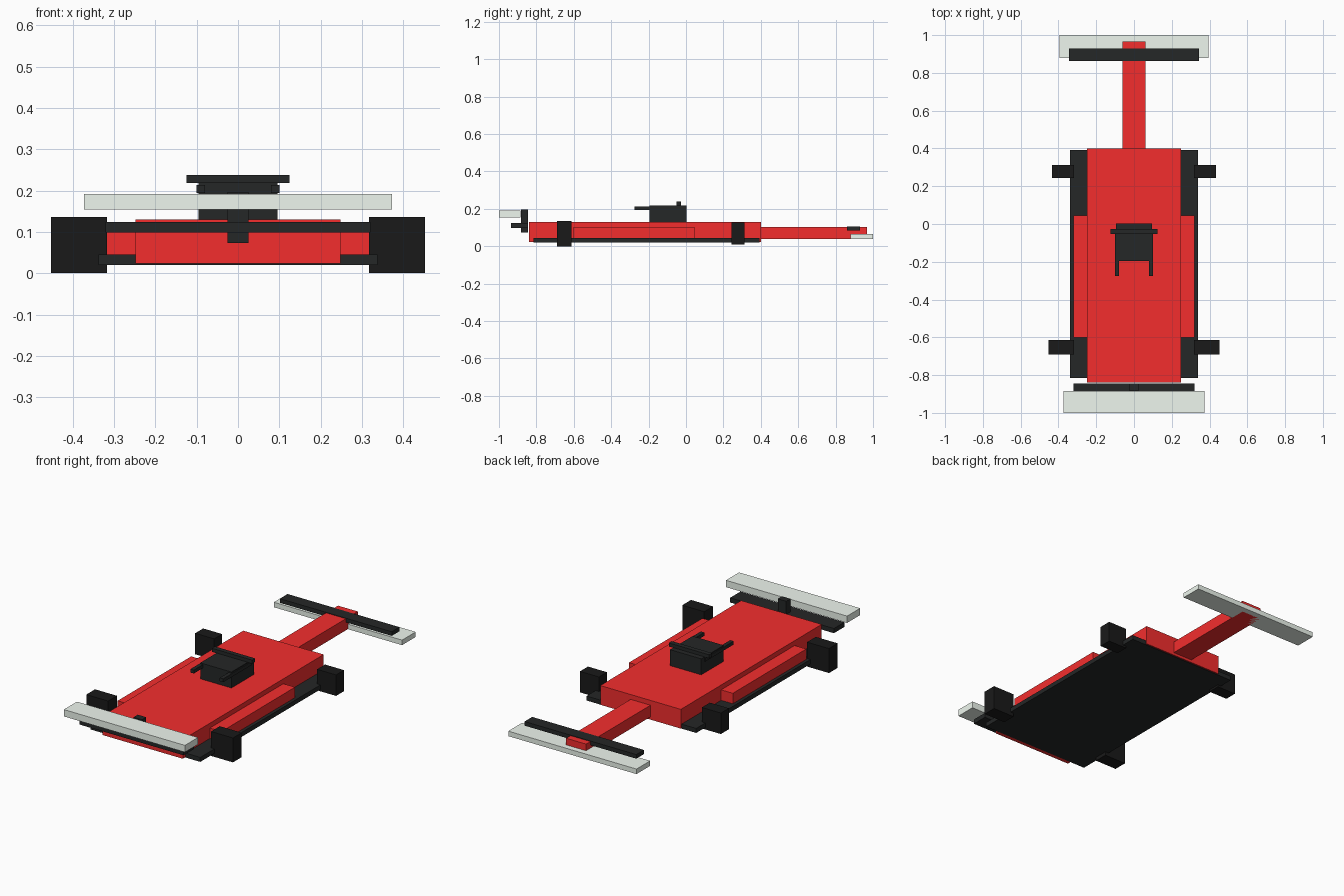
import bpy, bmesh
from mathutils import Vector

if "Cube" in bpy.data.objects:
    bpy.data.objects.remove(bpy.data.objects["Cube"])


def material(name, rgb):
    m = bpy.data.materials.new(name)
    m.diffuse_color = (*rgb, 1)
    m.use_nodes = True
    m.node_tree.nodes["Principled BSDF"].inputs["Base Color"].default_value = m.diffuse_color
    return m


RED = material("red_paint", (0.9, 0.027, 0.027))
DARK = material("dark_trim", (0.018, 0.02, 0.02))
TYRE = material("tyre_black", (0.01, 0.01, 0.01))
PALE = material("pale_wing", (0.86, 0.93, 0.86))


def box(name, mat, x, y, z):
    """Box spanning the (min, max) pairs x, y, z."""
    bm = bmesh.new()
    bmesh.ops.create_cube(bm, size=1)
    lo, hi = Vector((x[0], y[0], z[0])), Vector((x[1], y[1], z[1]))
    for v in bm.verts:
        v.co = (lo + hi) / 2 + v.co * (hi - lo)
    mesh = bpy.data.meshes.new(name)
    bm.to_mesh(mesh)
    bm.free()
    mesh.materials.append(mat)
    ob = bpy.data.objects.new(name, mesh)
    bpy.context.collection.objects.link(ob)
    return ob


def centred(name, mat, half, y, z):
    return box(name, mat, (-half, half), y, z)


def pair(name, mat, x, y, z):
    """Left and right copies of a box given by its +x side."""
    box(name + "_right", mat, x, y, z)
    box(name + "_left", mat, (-x[1], -x[0]), y, z)


# Chassis
centred("floor", DARK, 0.338, (-0.815, 0.393), (0.02, 0.045))
centred("body", RED, 0.248, (-0.84, 0.40), (0.023, 0.13))
centred("nose", RED, 0.061, (0.40, 0.967), (0.038, 0.103))
pair("sidepod", RED, (0.248, 0.32), (-0.602, 0.045), (0.045, 0.103))

# Cockpit with roll bar and side rails
centred("cockpit", DARK, 0.096, (-0.195, 0.003), (0.13, 0.219))
centred("roll_bar", DARK, 0.124, (-0.052, -0.026), (0.218, 0.238))
pair("cockpit_rail", DARK, (0.08, 0.101), (-0.275, -0.026), (0.194, 0.213))

# Wing at the nose
centred("nose_wing", PALE, 0.395, (0.88, 1.0), (0.038, 0.066))
centred("nose_flap", DARK, 0.344, (0.862, 0.929), (0.083, 0.106))

# Wing at the tail
centred("tail_wing", PALE, 0.373, (-1.0, -0.885), (0.154, 0.192))
centred("tail_beam", DARK, 0.32, (-0.936, -0.845), (0.098, 0.124))
centred("tail_pillar", DARK, 0.026, (-0.882, -0.845), (0.073, 0.197))

# Block wheels
pair("tail_wheel", TYRE, (0.317, 0.452), (-0.69, -0.613), (0.0, 0.136))
pair("nose_wheel", TYRE, (0.317, 0.434), (0.243, 0.313), (0.009, 0.126))
